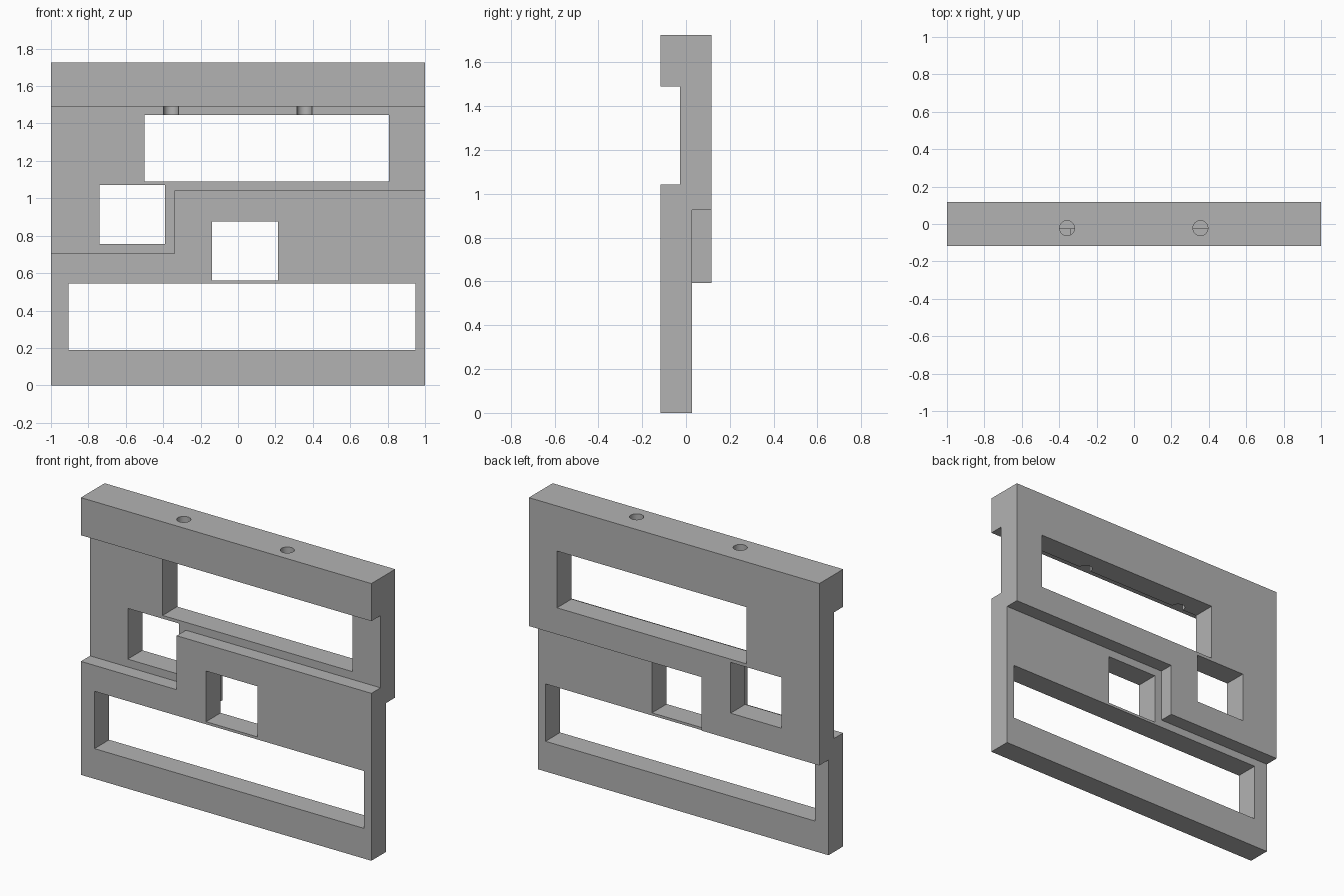
import bpy
import bmesh
from mathutils import Matrix

cube = bpy.data.objects.get("Cube")
if cube:
    bpy.data.objects.remove(cube, do_unlink=True)

HALF, DEPTH, HEIGHT = 1.0, 0.117, 1.725   # half width, half depth, height
CORE = 0.027                              # half depth of the shared middle layer
OUT = 1.2                                 # cutters overshoot the sides

grey = bpy.data.materials.new("plain grey")
grey.use_nodes = True
colour = (0.45, 0.45, 0.45, 1)
grey.diffuse_color = colour
grey.node_tree.nodes["Principled BSDF"].inputs["Base Color"].default_value = colour


def make_object(name, bm):
    bmesh.ops.recalc_face_normals(bm, faces=bm.faces)
    mesh = bpy.data.meshes.new(name)
    bm.to_mesh(mesh)
    bm.free()
    mesh.materials.append(grey)
    obj = bpy.data.objects.new(name, mesh)
    bpy.context.collection.objects.link(obj)
    return obj


def prism(name, outline, y0, y1):
    """Extrude an outline of (x, z) points from y0 to y1."""
    bm = bmesh.new()
    face = bm.faces.new([bm.verts.new((x, y0, z)) for x, z in outline])
    ext = bmesh.ops.extrude_face_region(bm, geom=[face])
    verts = [v for v in ext["geom"] if isinstance(v, bmesh.types.BMVert)]
    bmesh.ops.translate(bm, verts=verts, vec=(0, y1 - y0, 0))
    return make_object(name, bm)


def rect(x0, x1, z0, z1):
    return [(x0, z0), (x1, z0), (x1, z1), (x0, z1)]


def cut(target, cutter):
    mod = target.modifiers.new("cut", "BOOLEAN")
    mod.operation = "DIFFERENCE"
    mod.solver = "EXACT"
    mod.object = cutter
    bpy.context.view_layer.objects.active = target
    bpy.ops.object.modifier_apply(modifier=mod.name)
    bpy.data.objects.remove(cutter, do_unlink=True)


# Full slab
panel = prism("stepped_panel", rect(-HALF, HALF, 0, HEIGHT), -DEPTH, DEPTH)

# Front recess under the top rail, with a stepped lower edge
cut(panel, prism("front_recess", [
    (-OUT, 0.706), (-0.34, 0.706), (-0.34, 1.042), (OUT, 1.042),
    (OUT, 1.491), (-OUT, 1.491)], -0.3, -CORE))

# Back recess at the bottom, with a stepped upper edge
cut(panel, prism("back_recess", [
    (-OUT, -0.1), (OUT, -0.1), (OUT, 0.926), (-0.188, 0.926),
    (-0.188, 0.593), (-OUT, 0.593)], CORE, 0.3))

# Through windows: upper slot, left square, right square, lower slot
for window in [(-0.5, 0.806, 1.091, 1.444), (-0.74, -0.389, 0.755, 1.071),
               (-0.138, 0.215, 0.561, 0.876), (-0.906, 0.948, 0.188, 0.545)]:
    cut(panel, prism("window", rect(*window), -0.3, 0.3))

# Vertical holes through the top rail into the upper slot
for x in (-0.358, 0.355):
    bm = bmesh.new()
    bmesh.ops.create_cone(bm, cap_ends=True, segments=32, radius1=0.04,
                          radius2=0.04, depth=0.5,
                          matrix=Matrix.Translation((x, -0.022, 1.6)))
    cut(panel, make_object("hole", bm))

# Smooth hole walls, crisp edges elsewhere
bpy.ops.object.select_all(action="DESELECT")
panel.select_set(True)
bpy.context.view_layer.objects.active = panel
bpy.ops.object.shade_smooth_by_angle()
